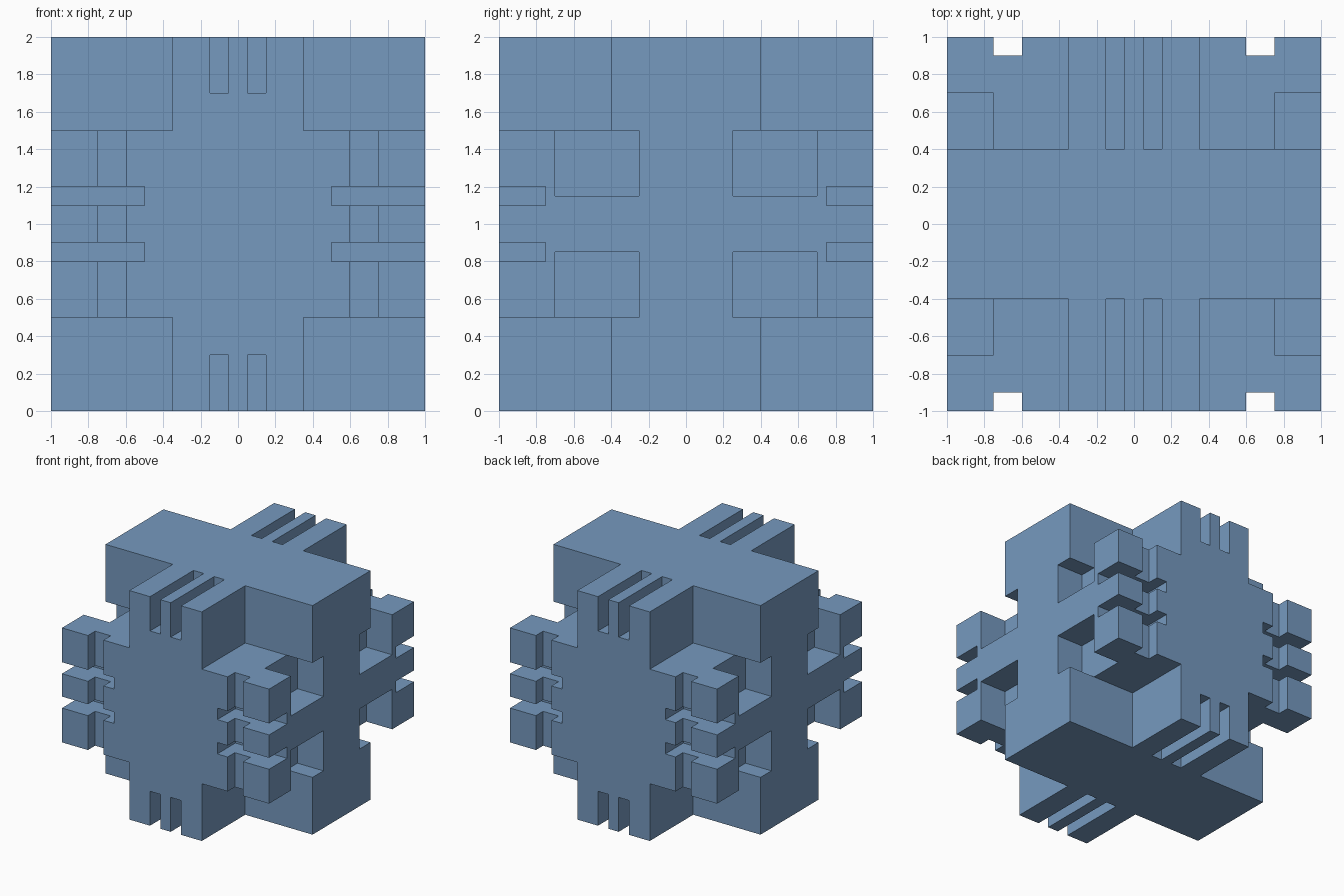
import bpy
import bmesh
from mathutils import Matrix, Vector

default = bpy.data.objects.get("Cube")
if default:
    bpy.data.objects.remove(default, do_unlink=True)

CENTRE = Vector((0, 0, 1))

blue = bpy.data.materials.new("steel blue")
blue.use_nodes = True
colour = (0.18, 0.32, 0.52, 1)
blue.diffuse_color = colour
blue.node_tree.nodes["Principled BSDF"].inputs["Base Color"].default_value = colour


def box(name, low, high):
    """Box between two corners, measured from the centre of the block."""
    low, high = Vector(low), Vector(high)
    bm = bmesh.new()
    bmesh.ops.create_cube(bm, size=1, matrix=Matrix.LocRotScale(
        (low + high) / 2, None, high - low))
    mesh = bpy.data.meshes.new(name)
    bm.to_mesh(mesh)
    bm.free()
    mesh.materials.append(blue)
    obj = bpy.data.objects.new(name, mesh)
    obj.location = CENTRE
    bpy.context.collection.objects.link(obj)
    return obj


body = box("notched_block", (-1, -1, -1), (1, 1, 1))

# One cutter per notch type, given in the positive octant and mirrored to all eight
END = 1.2
cuts = {
    "corner_notch": ((0.35, 0.4, 0.5), (END, END, END)),
    "end_slot": ((0.05, 0.4, 0.7), (0.15, END, END)),
    "upright_groove": ((0.6, 0.9, -0.1), (0.75, END, 0.6)),
    "level_slot": ((0.5, 0.75, 0.1), (END, END, 0.2)),
    "side_pocket": ((0.75, 0.25, 0.15), (END, 0.7, 0.5)),
}
cutters = []
for name, (low, high) in cuts.items():
    if name == "upright_groove":
        low = (low[0], low[1], 0)      # meets its mirror image at mid height
    cutter = box(name + "_cutter", low, high)
    cutter.hide_render = True
    mirror = cutter.modifiers.new("mirror", "MIRROR")
    mirror.use_axis = (True, True, name != "upright_groove")
    if name == "upright_groove":       # one full-height cutter per corner
        for v in cutter.data.vertices:
            if v.co.z < 0.01:
                v.co.z = -0.6
    cutters.append(cutter)
    cut = body.modifiers.new(name, "BOOLEAN")
    cut.operation = "DIFFERENCE"
    cut.solver = "EXACT"
    cut.object = cutter

# Apply the cuts and drop the helpers
bpy.context.view_layer.update()
graph = bpy.context.evaluated_depsgraph_get()
result = bpy.data.meshes.new_from_object(body.evaluated_get(graph))
body.modifiers.clear()
body.data = result
for cutter in cutters:
    bpy.data.objects.remove(cutter, do_unlink=True)
